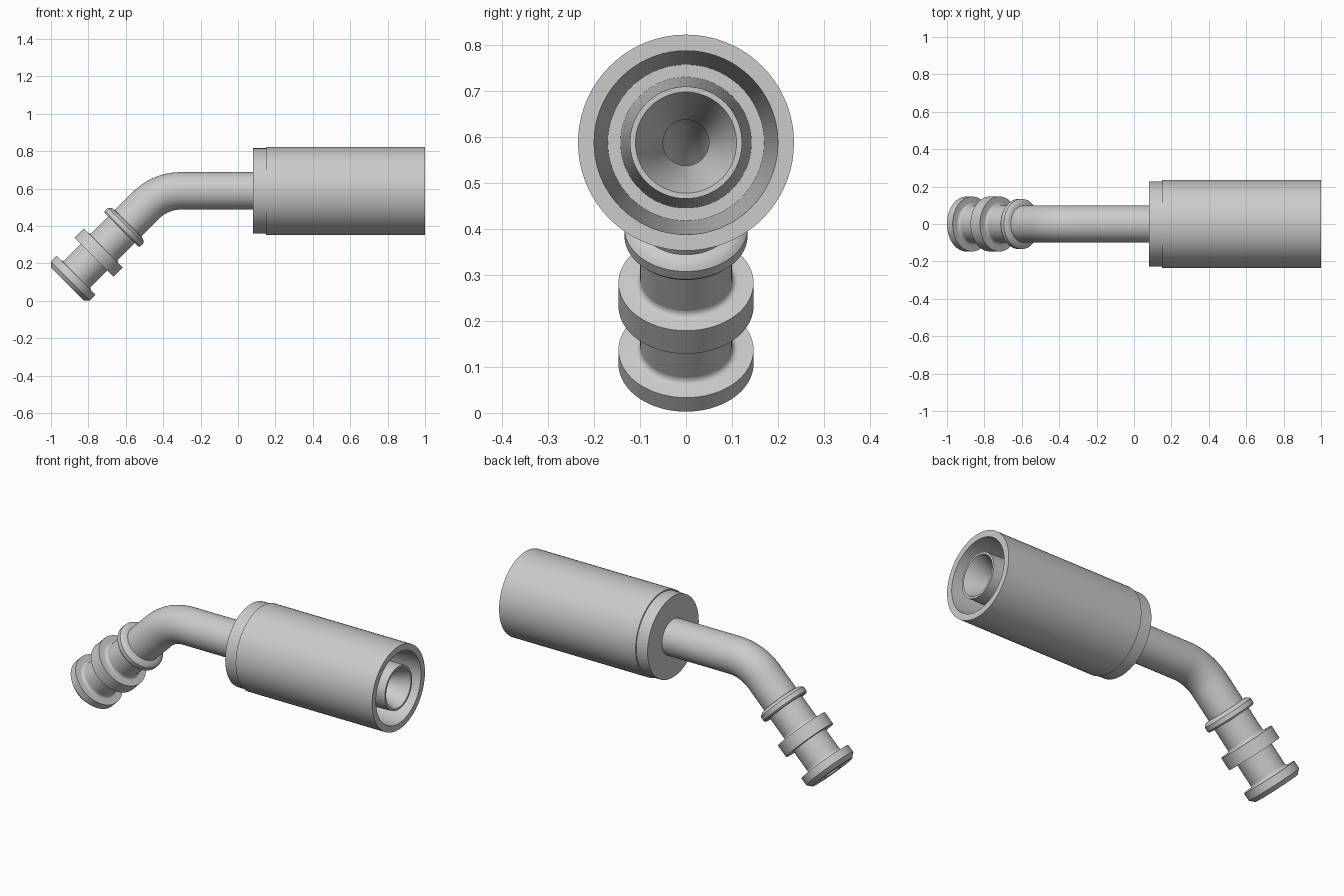
import bpy, bmesh, math
from mathutils import Vector

if "Cube" in bpy.data.objects:
    bpy.data.objects.remove(bpy.data.objects["Cube"])

SEGMENTS = 72
AXIS_Z = 0.588          # height of the straight centreline
BEND_X = -0.307         # where the bend begins
BEND_R = 0.26           # centreline bend radius
ANGLE = math.radians(45)
ARC = BEND_R * ANGLE
TUBE_R, BORE_R = 0.10, 0.05

steel = bpy.data.materials.new("light_grey_steel")
steel.use_nodes = True
colour = (0.6, 0.6, 0.6, 1)
steel.diffuse_color = colour
steel.node_tree.nodes["Principled BSDF"].inputs["Base Color"].default_value = colour


def frame(s):
    """Point and outward 'up' direction on the bent centreline at coordinate s."""
    if s >= BEND_X:
        return Vector((s, 0, AXIS_Z)), Vector((0, 0, 1))
    d = BEND_X - s
    a = min(d / BEND_R, ANGLE)
    up = Vector((-math.sin(a), 0, math.cos(a)))
    along = Vector((-math.cos(a), 0, -math.sin(a)))
    point = Vector((BEND_X, 0, AXIS_Z - BEND_R)) + up * BEND_R
    return point + along * max(d - ARC, 0), up


def ring_part(name, profile):
    """Skin a closed (position, radius) profile around the centreline."""
    bm = bmesh.new()
    rings = []
    for s, r in profile:
        point, up = frame(s)
        ring = []
        for i in range(SEGMENTS):
            t = math.tau * i / SEGMENTS
            ring.append(bm.verts.new(point + up * r * math.cos(t) + Vector((0, r * math.sin(t), 0))))
        rings.append(ring)
    for k, ring in enumerate(rings):
        nxt = rings[(k + 1) % len(rings)]
        for i in range(SEGMENTS):
            j = (i + 1) % SEGMENTS
            bm.faces.new((ring[i], ring[j], nxt[j], nxt[i]))
    bmesh.ops.recalc_face_normals(bm, faces=bm.faces)
    mesh = bpy.data.meshes.new(name)
    bm.to_mesh(mesh)
    bm.free()
    mesh.materials.append(steel)
    obj = bpy.data.objects.new(name, mesh)
    bpy.context.collection.objects.link(obj)
    bpy.ops.object.select_all(action='DESELECT')
    obj.select_set(True)
    bpy.context.view_layer.objects.active = obj
    bpy.ops.object.shade_smooth_by_angle(angle=math.radians(30))
    return obj


def leg(d):
    """Coordinate at distance d down the angled leg past the bend."""
    return BEND_X - ARC - d


def fillet(d, r=0.014, steps=4):
    """Concave round from the neck out to a flange face at distance d."""
    angles = [math.pi / 2 * k / steps for k in range(steps + 1)]
    return [(leg(d - r + r * math.sin(a)), TUBE_R + r - r * math.cos(a)) for a in angles]


# Outer sleeve with its tapered socket, and the stepped collar behind it
ring_part("crimp_sleeve", [(0.15, 0.235), (1.0, 0.235), (1.0, 0.20),
                           (0.2, 0.17), (0.2, 0.09), (0.15, 0.09)])
ring_part("sleeve_collar", [(0.08, 0.228), (0.15, 0.228), (0.15, 0.09), (0.08, 0.09)])

# Tapered inner nipple with a funnel mouth
ring_part("inner_nipple", [(0.19, 0.143), (1.0, 0.122), (1.0, 0.11),
                           (0.85, BORE_R), (0.19, BORE_R)])

# Bent tube, hollow all the way to the seat face
bend = [BEND_X - ARC * k / 14 for k in range(15)]
END = leg(0.596)
outer = [(s, TUBE_R) for s in [0.2] + bend] + [(leg(0.56), TUBE_R)]
inner = [(END + 0.004, BORE_R)] + [(s, BORE_R) for s in reversed(bend)] + [(0.2, BORE_R)]
ring_part("bent_tube", outer + inner)

# Small bead with softened rims
ring_part("retaining_bead", [(leg(0.136), 0.095), (leg(0.14), 0.115), (leg(0.146), 0.126),
                             (leg(0.155), 0.134), (leg(0.179), 0.134),
                             (leg(0.187), 0.128), (leg(0.187), 0.095)])

# Middle flange
ring_part("middle_flange", fillet(0.324) + [(leg(0.324), 0.147), (leg(0.395), 0.147),
                                            (leg(0.395), 0.095), (leg(0.31), 0.095)])

# End flange with chamfered seat face
ring_part("end_flange", fillet(0.530) + [(leg(0.530), 0.147), (leg(0.573), 0.147),
                                         (END, 0.124), (END, BORE_R), (leg(0.52), BORE_R)])
